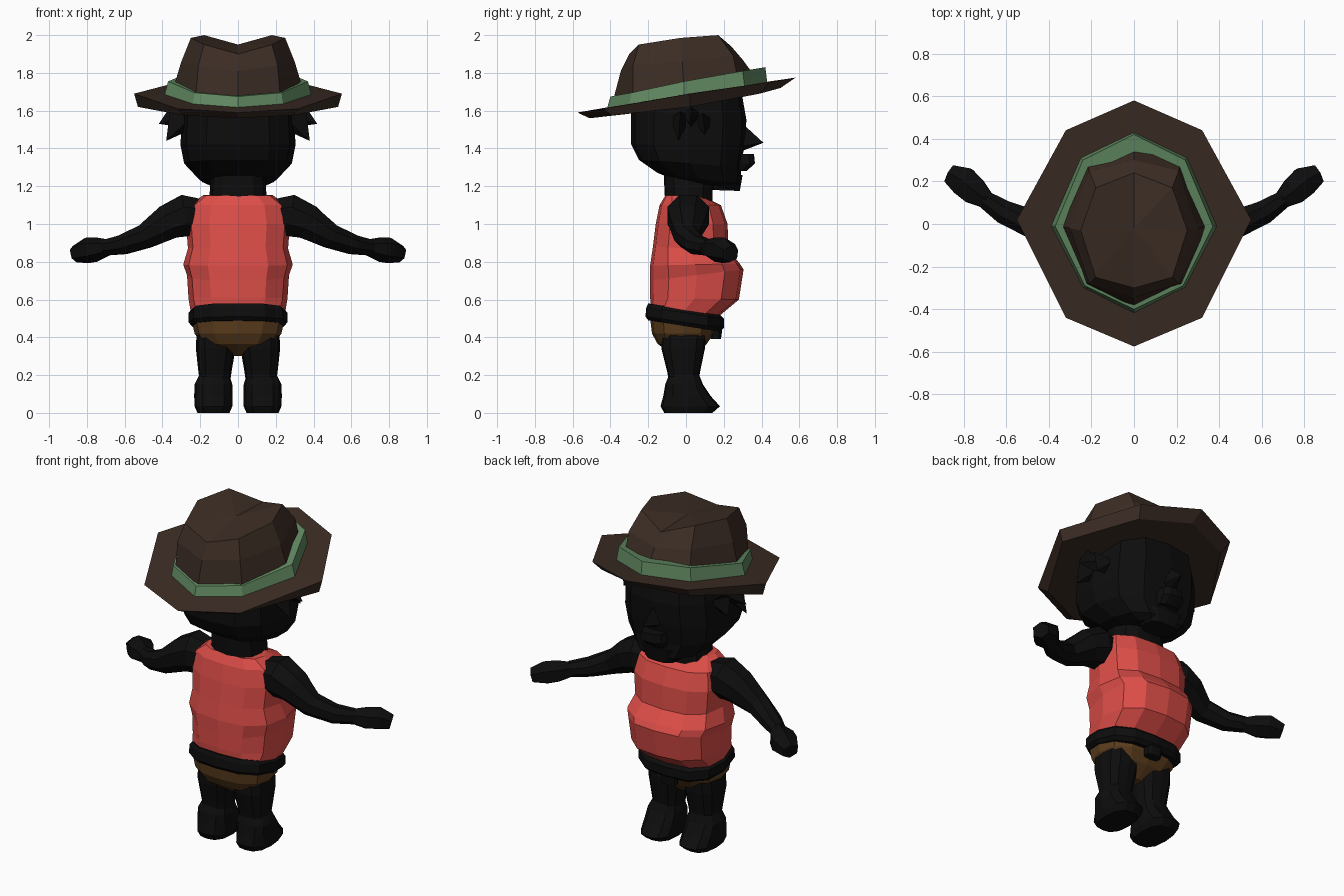
import bpy, bmesh, math
from mathutils import Vector

if "Cube" in bpy.data.objects:
    bpy.data.objects.remove(bpy.data.objects["Cube"])


def material(name, r, g, b):
    m = bpy.data.materials.new(name)
    m.diffuse_color = (r, g, b, 1)
    m.use_nodes = True
    m.node_tree.nodes["Principled BSDF"].inputs["Base Color"].default_value = m.diffuse_color
    return m


BLACK = material("charcoal", 0.004, 0.004, 0.004)
RED = material("shirt red", 0.72, 0.075, 0.065)
FELT = material("felt brown", 0.045, 0.026, 0.018)
GREEN = material("band green", 0.125, 0.26, 0.125)
TROUSER = material("trouser brown", 0.11, 0.048, 0.013)


def loft(name, rings, mat, top=None):
    """Skin a stack of rings; cap both ends (top may be an apex point)."""
    bm = bmesh.new()
    rows = [[bm.verts.new(p) for p in r] for r in rings]
    n = len(rows[0])
    for a, b in zip(rows, rows[1:]):
        for i in range(n):
            j = (i + 1) % n
            bm.faces.new((a[i], a[j], b[j], b[i]))
    bm.faces.new(rows[0][::-1])
    if top:
        apex = bm.verts.new(top)
        for i in range(n):
            bm.faces.new((rows[-1][i], rows[-1][(i + 1) % n], apex))
    else:
        bm.faces.new(rows[-1])
    bmesh.ops.recalc_face_normals(bm, faces=bm.faces)
    me = bpy.data.meshes.new(name)
    bm.to_mesh(me)
    bm.free()
    me.materials.append(mat)
    ob = bpy.data.objects.new(name, me)
    bpy.context.collection.objects.link(ob)
    return ob


def mirrored(half):
    """Close a half outline that starts and ends on x = 0."""
    return half + [(-x, y, z) for x, y, z in half[-2:0:-1]]


def body_ring(w, yb, yf, zb, zf):
    """Rounded box outline, leaning from height zb at the back to zf at the face side."""
    shape = [(0, 1), (.55, .93), (.9, .6), (1, 0), (.9, -.6), (.55, -.93), (0, -1)]
    out = []
    for u, v in shape:
        t = (v + 1) / 2
        out.append((u * w, yb + (yf - yb) * t, zb + (zf - zb) * t))
    return mirrored(out)


def tube(name, path, mat, n=8):
    """Path points are (x, y, z, radius across, radius up)."""
    rings = []
    for i, p in enumerate(path):
        a, b = path[max(i - 1, 0)], path[min(i + 1, len(path) - 1)]
        t = (Vector(b[:3]) - Vector(a[:3])).normalized()
        side = t.cross(Vector((0, 0, 1))).normalized()
        up = side.cross(t)
        ring = []
        for k in range(n):
            ang = 2 * math.pi * (k + .5) / n
            ring.append(Vector(p[:3]) + side * p[3] * math.cos(ang) + up * p[4] * math.sin(ang))
        rings.append(ring)
    return loft(name, rings, mat)


def spike(name, base, tip, mat):
    """Pointed tuft on a small base outline."""
    return loft(name, [base], mat, top=tip)


# Hat brim, band and creased crown
loft("hat_brim", [
    mirrored([(0, .50, 1.72), (.29, .39, 1.69), (.53, .02, 1.62), (.29, -.39, 1.575), (0, -.51, 1.56)]),
    mirrored([(0, .58, 1.775), (.32, .44, 1.75), (.55, .02, 1.69), (.32, -.44, 1.61), (0, -.575, 1.59)]),
], FELT, top=(0, 0, 1.69))
band_low = mirrored([(0, .43, 1.75), (.25, .31, 1.73), (.39, -.01, 1.68), (.24, -.30, 1.62), (0, -.42, 1.605)])
band_top = mirrored([(0, .42, 1.83), (.24, .30, 1.81), (.37, -.01, 1.755), (.23, -.29, 1.695), (0, -.40, 1.675)])
loft("hat_band", [band_low, band_top], GREEN)
loft("hat_crown", [
    mirrored([(0, .38, 1.76), (.22, .28, 1.74), (.345, -.01, 1.71), (.225, -.28, 1.66), (0, -.39, 1.64)]),
    mirrored([(0, .30, 1.87), (.21, .25, 1.89), (.30, -.02, 1.86), (.21, -.28, 1.84), (0, -.345, 1.81)]),
    mirrored([(0, .24, 1.94), (.18, .17, 2.0), (.25, -.03, 1.985), (.18, -.25, 1.95), (0, -.30, 1.90)]),
], FELT, top=(0, -.02, 1.95))

# Head, neck and facial features
loft("head", [body_ring(*r) for r in (
    (.14, -.10, .27, 1.25, 1.18), (.21, -.15, .29, 1.27, 1.21),
    (.285, -.25, .29, 1.34, 1.30), (.305, -.29, .31, 1.42, 1.42),
    (.295, -.29, .32, 1.60, 1.55), (.27, -.25, .29, 1.66, 1.72))], BLACK)
loft("neck", [body_ring(.155, -.11, .14, 1.10, 1.10), body_ring(.14, -.12, .14, 1.3, 1.3)], BLACK)
spike("nose", [(0, .29, 1.54), (.055, .28, 1.41), (0, .28, 1.38), (-.055, .28, 1.41)], (0, .41, 1.43), BLACK)
loft("lips", [body_ring(.07, .22, .32, 1.28, 1.28), body_ring(.08, .22, .365, 1.32, 1.32),
              body_ring(.07, .22, .36, 1.37, 1.37)], BLACK)
loft("chin_beard", [body_ring(.10, .14, .285, 1.18, 1.175), body_ring(.14, .14, .30, 1.26, 1.26)], BLACK)

# Hair tufts on both sides
for s, label in ((1, "right"), (-1, "left")):
    for i, (y, z, tip) in enumerate([(.03, 1.58, (.42, .02, 1.53)), (-.03, 1.56, (.38, -.04, 1.44)),
                                     (.09, 1.55, (.35, .10, 1.47))]):
        base = [(s * .25, y - .05, z), (s * .36, y, z + .04), (s * .25, y + .05, z), (s * .27, y, z - .07)]
        spike(f"hair_tuft_{label}_{i}", base, (s * tip[0], tip[1], tip[2]), BLACK)

# Shirt with a full belly
loft("shirt", [body_ring(*r) for r in (
    (.25, -.185, .16, .57, .50), (.262, -.19, .28, .61, .60),
    (.27, -.19, .305, .70, .76), (.29, -.19, .285, .78, .79),
    (.265, -.175, .225, .88, .86), (.275, -.16, .22, 1.0, 1.0),
    (.255, -.14, .185, 1.10, 1.10), (.185, -.11, .07, 1.15, 1.155))], RED)

# Belt and hanging pouch
loft("belt", [body_ring(*r) for r in (
    (.245, -.20, .18, .49, .43), (.262, -.215, .20, .51, .45),
    (.262, -.21, .20, .56, .50), (.245, -.20, .18, .58, .52))], BLACK)
loft("belt_pouch", [body_ring(.05, .13, .185, .39, .39), body_ring(.06, .13, .20, .50, .50)], BLACK)

# Trousers
loft("trousers", [body_ring(*r) for r in (
    (.04, -.06, .04, .30, .30), (.19, -.15, .11, .365, .365),
    (.23, -.18, .145, .42, .42), (.245, -.19, .16, .50, .48))], TROUSER)

# Legs, boots and arms
for s, label in ((1, "right"), (-1, "left")):
    def leg_ring(cx, rx, yb, yf, z):
        return [(s * (cx + x), y, zz) for x, y, zz in body_ring(rx, yb, yf, z, z)]

    loft(f"leg_{label}", [leg_ring(*r) for r in (
        (.122, .08, -.09, .065, .16), (.122, .088, -.10, .075, .22),
        (.118, .105, -.13, .10, .34), (.115, .105, -.13, .105, .41))], BLACK)
    loft(f"boot_{label}", [leg_ring(*r) for r in (
        (.13, .085, -.115, .14, 0), (.13, .10, -.135, .18, .035),
        (.13, .102, -.12, .13, .09), (.13, .10, -.11, .09, .15), (.125, .08, -.09, .07, .20))], BLACK)
    arm = [(.20, .01, 1.04, .09, .10), (.28, .012, 1.045, .12, .12), (.37, .01, 1.01, .105, .10),
           (.49, .005, .935, .07, .07), (.61, .055, .89, .06, .055), (.70, .115, .875, .045, .045)]
    tube(f"arm_{label}", [(s * p[0],) + p[1:] for p in arm], BLACK)
    hand = [(.69, .11, .875, .045, .045), (.75, .155, .865, .075, .065),
            (.80, .20, .86, .08, .068), (.865, .235, .84, .05, .045)]
    tube(f"hand_{label}", [(s * p[0],) + p[1:] for p in hand], BLACK, 6)
